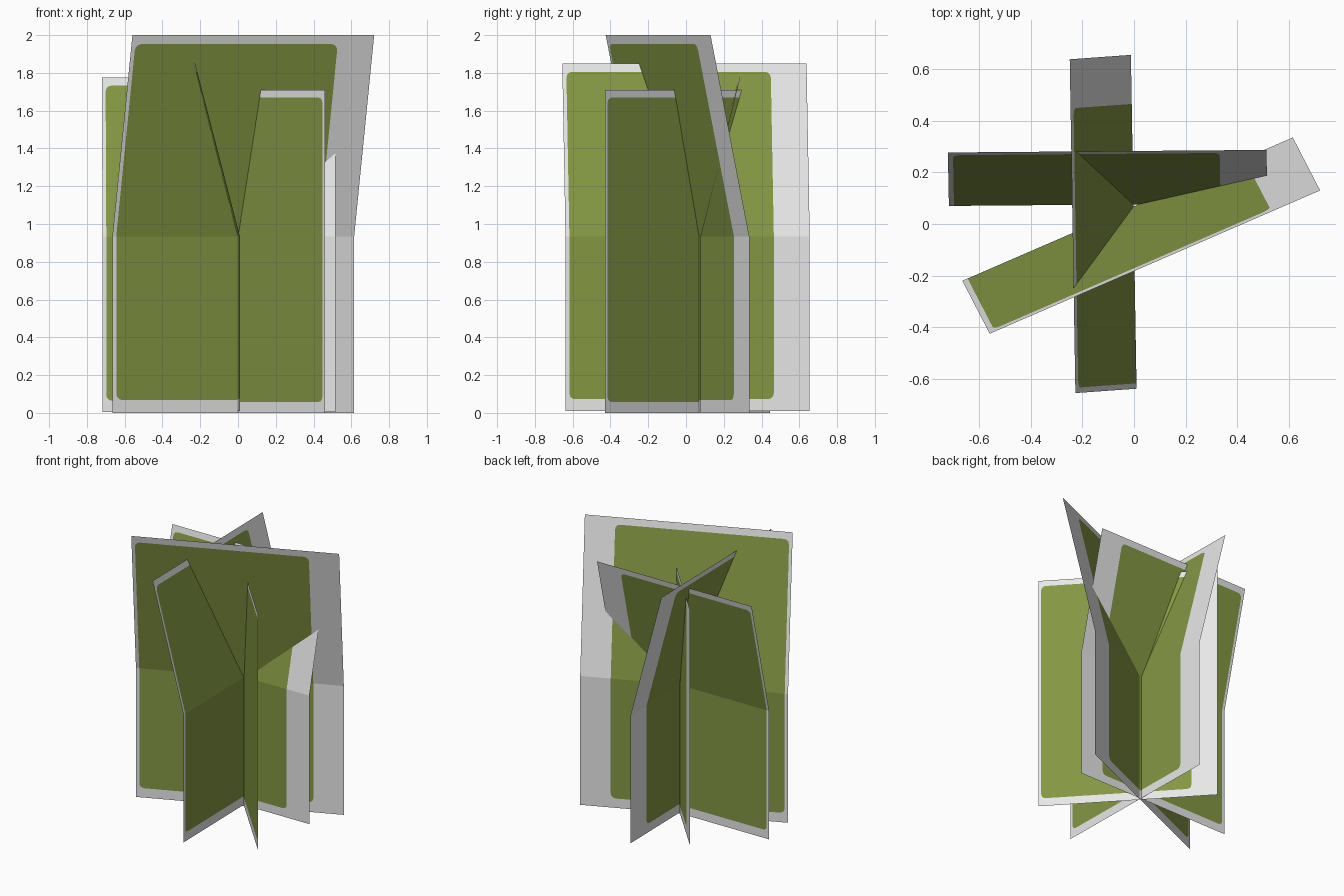
import bpy, bmesh, math
from mathutils import Vector

if "Cube" in bpy.data.objects:
    bpy.data.objects.remove(bpy.data.objects["Cube"])

BEND = 0.935  # height at which the cards fold over


def material(name, rgb):
    m = bpy.data.materials.new(name)
    m.diffuse_color = (*rgb, 1.0)
    m.use_nodes = True
    m.node_tree.nodes["Principled BSDF"].inputs["Base Color"].default_value = m.diffuse_color
    return m


GREY = material("pale_grey_border", (0.8, 0.8, 0.8))
GREEN = material("leaf_green", (0.229, 0.31, 0.056))


def card(name, start, end, bottom, top, lean):
    """Upright sheet with a rounded green panel in a grey border, leaning above BEND."""
    start, end, lean = (Vector((*p, 0)) for p in (start, end, lean))
    length, height = (end - start).length, top - bottom
    along = (end - start) / length
    # green panel limits along the card and up it
    a0, a1 = 0.016 * length, 0.853 * length
    z0, z1 = bottom + 0.034 * height, bottom + 0.976 * height
    r = 0.017 * height

    def arc(cx, cz, first, outer):
        return [((cx + r * math.cos(math.radians(first + t)),
                  cz + r * math.sin(math.radians(first + t))), outer)
                for t in (0, 30, 60, 90)]

    # (inner point, matching outer point), going round from the right fold
    upper = ([((a1, BEND), (length, BEND))]
             + arc(a1 - r, z1 - r, 0, (length, top))
             + arc(a0 + r, z1 - r, 90, (0, top)))
    lower = ([((a0, BEND), (0, BEND))]
             + arc(a0 + r, z0 + r, 180, (0, bottom))
             + arc(a1 - r, z0 + r, 270, (length, bottom)))
    ring = upper + lower

    bm = bmesh.new()
    cache = {}

    def vert(p):
        if p not in cache:
            f = max(0.0, (p[1] - BEND) / (top - BEND))
            cache[p] = bm.verts.new(start + along * p[0] + lean * f + Vector((0, 0, p[1])))
        return cache[p]

    # green panel halves, above and below the fold
    for half, closing in ((upper, lower[0]), (lower, upper[0])):
        bm.faces.new([vert(p[0]) for p in half + [closing]]).material_index = 1
    # grey border
    for i, (p, q) in enumerate(ring):
        p2, q2 = ring[(i + 1) % len(ring)]
        bm.faces.new([vert(c) for c in dict.fromkeys((q, q2, p2, p))])

    mesh = bpy.data.meshes.new(name)
    bm.to_mesh(mesh)
    bm.free()
    mesh.materials.append(GREY)
    mesh.materials.append(GREEN)
    bpy.context.collection.objects.link(bpy.data.objects.new(name, mesh))


# four crossing foliage cards sharing one upright axis
card("foliage_card_front_back", (0.01, -0.638), (-0.012, 0.655), 0.01, 1.85, (-0.237, -0.017))
card("foliage_card_left_right", (-0.717, 0.07), (0.517, 0.08), 0.004, 1.775, (-0.004, 0.207))
card("foliage_card_tall", (-0.665, -0.22), (0.615, 0.335), 0.0, 2.0, (0.106, -0.205))
card("foliage_card_upright", (0.46, -0.43), (-0.345, 0.445), 0.0, 1.71, (0.0, 0.0))
